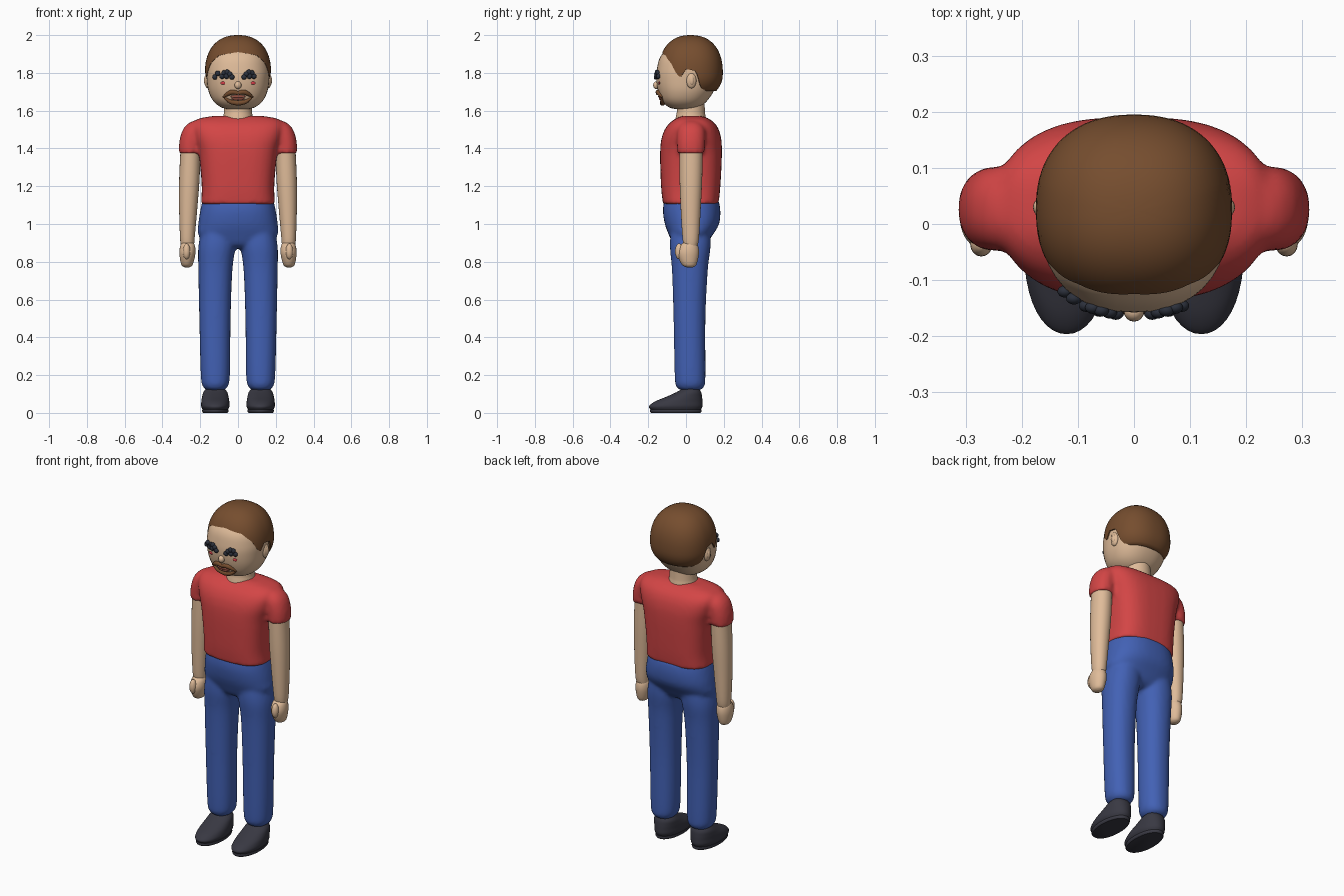
import bpy, bmesh, math
from mathutils import Vector

if "Cube" in bpy.data.objects:
    bpy.data.objects.remove(bpy.data.objects["Cube"])


def material(name, r, g, b):
    m = bpy.data.materials.new(name)
    m.use_nodes = True
    m.diffuse_color = (r, g, b, 1)
    bsdf = m.node_tree.nodes["Principled BSDF"]
    bsdf.inputs["Base Color"].default_value = (r, g, b, 1)
    bsdf.inputs["Roughness"].default_value = 0.7
    return m


SKIN = material("skin", .74, .50, .32)
SHIRT = material("red cloth", .65, .06, .06)
DENIM = material("blue cloth", .055, .12, .46)
HAIR = material("brown hair", .18, .075, .028)
SHOE = material("dark leather", .04, .04, .055)
LASH = material("dark lash", .025, .03, .045)
BLUSH = material("cheek red", .7, .05, .07)
LIP = material("lip brown", .32, .09, .06)
SEGS = 40


def power(v, e):
    return math.copysign(abs(v) ** e, v)


def smooth_rows(rows, steps=5):
    """Catmull-Rom through the given rings."""
    out = []
    for i in range(len(rows) - 1):
        a, b, c, d = (Vector(rows[max(0, min(len(rows) - 1, i + k))]) for k in (-1, 0, 1, 2))
        for s in range(steps):
            t = s / steps
            out.append(b + (c - a) * t / 2 + (2 * a - 5 * b + 4 * c - d) * t * t / 2
                       + (3 * b - a - 3 * c + d) * t ** 3 / 2)
    return out + [Vector(rows[-1])]


def add_rings(bm, rings):
    """Skin closed rings of points and cap both ends."""
    loops = [[bm.verts.new(p) for p in ring] for ring in rings]
    for a, b in zip(loops, loops[1:]):
        for i in range(len(a)):
            j = (i + 1) % len(a)
            bm.faces.new((a[i], a[j], b[j], b[i]))
    bm.faces.new(loops[0][::-1])
    bm.faces.new(loops[-1])


def loft(bm, rows, square=2.0, side=1):
    """Rows, bottom to top: z, centre x, half width, front y, back y."""
    rings = []
    for z, cx, rx, y0, y1 in smooth_rows(rows):
        ring = []
        for i in range(SEGS):
            a = math.tau * i / SEGS
            ring.append((side * (cx + rx * power(math.cos(a), 2 / square)),
                         (y0 + y1) / 2 + (y1 - y0) / 2 * power(math.sin(a), 2 / square), z))
        rings.append(ring)
    add_rings(bm, rings)


def finish(name, bm, mat, voxel=0, angle=50):
    bmesh.ops.recalc_face_normals(bm, faces=bm.faces)
    mesh = bpy.data.meshes.new(name)
    bm.to_mesh(mesh)
    bm.free()
    mesh.materials.append(mat)
    ob = bpy.data.objects.new(name, mesh)
    bpy.context.collection.objects.link(ob)
    bpy.ops.object.select_all(action='DESELECT')
    ob.select_set(True)
    bpy.context.view_layer.objects.active = ob
    if voxel:
        mod = ob.modifiers.new("blend", 'REMESH')
        mod.mode, mod.voxel_size, mod.use_smooth_shade = 'VOXEL', voxel, True
        soft = ob.modifiers.new("soften", 'SMOOTH')
        soft.factor, soft.iterations = 0.5, 6
    else:
        bpy.ops.object.shade_smooth_by_angle(angle=math.radians(angle))
    return ob


def lofted(name, rows, mat, square=2.0, side=1):
    bm = bmesh.new()
    loft(bm, rows, square, side)
    return finish(name, bm, mat)


def blobs(name, items, mat):
    """Ellipsoids given as (centre, radii)."""
    bm = bmesh.new()
    for centre, radii in items:
        new = bmesh.ops.create_uvsphere(bm, u_segments=16, v_segments=10, radius=1)["verts"]
        bmesh.ops.scale(bm, vec=radii, verts=new)
        bmesh.ops.translate(bm, vec=centre, verts=new)
    return finish(name, bm, mat)


# Trousers: pelvis and both legs blended together
bm = bmesh.new()
loft(bm, [(.87, 0, .06, -.03, .07), (.89, 0, .13, -.065, .105), (.94, 0, .208, -.09, .14),
          (1.0, 0, .21, -.112, .175), (1.07, 0, .2, -.122, .182), (1.13, 0, .187, -.115, .172)], 2.4)
for s in (1, -1):
    loft(bm, [(.12, .12, .045, -.03, .075), (.14, .12, .066, -.052, .097), (.2, .12, .077, -.06, .103),
              (.5, .122, .083, -.066, .103), (.75, .12, .09, -.074, .115), (.88, .112, .098, -.085, .13),
              (.98, .1, .09, -.08, .13)], 2.2, s)
finish("trousers", bm, DENIM, .011)

# Shirt: torso and short sleeves blended together
bm = bmesh.new()
loft(bm, [(1.105, 0, .197, -.122, .172), (1.2, 0, .192, -.132, .182), (1.37, 0, .208, -.137, .19),
          (1.46, 0, .233, -.128, .185), (1.52, 0, .242, -.1, .163), (1.555, 0, .215, -.06, .125),
          (1.572, 0, .13, -.025, .085)], 3)
for s in (1, -1):
    loft(bm, [(1.375, .254, .06, -.045, .098), (1.44, .247, .063, -.048, .102),
              (1.5, .228, .064, -.044, .1), (1.535, .21, .05, -.025, .08), (1.55, .2, .02, .0, .05)], 2.2, s)
finish("shirt", bm, SHIRT, .011)

# Arms, hands, shoes and ears on both sides
for s, tag in ((1, "left"), (-1, "right")):
    lofted(tag + "_arm", [(.88, .267, .034, -.01, .06), (.93, .268, .039, -.019, .069),
                          (1.1, .263, .049, -.029, .079), (1.25, .257, .054, -.034, .086),
                          (1.44, .25, .052, -.034, .088)], SKIN, 2.1, s)
    lofted(tag + "_hand", [(.77, .27, .012, .005, .035), (.785, .27, .03, -.022, .055),
                           (.84, .268, .042, -.045, .068), (.88, .267, .04, -.035, .065),
                           (.905, .267, .03, -.01, .05)], SKIN, 2, s)
    blobs(tag + "_thumb", [((s * .272, -.036, .855), (.02, .022, .042))], SKIN)
    lofted(tag + "_sole", [(0, .12, .065, -.185, .077), (.008, .12, .07, -.191, .082),
                           (.018, .12, .069, -.19, .081)], SHOE, 2.1, s)
    lofted(tag + "_shoe", [(.016, .12, .066, -.185, .077), (.035, .12, .075, -.196, .087),
                           (.06, .12, .074, -.165, .087), (.085, .12, .07, -.105, .085),
                           (.11, .12, .063, -.05, .08), (.13, .12, .045, -.015, .065),
                           (.134, .12, .015, .01, .035)], SHOE, 2.1, s)
    blobs(tag + "_ear", [((s * .16, .028, 1.76), (.017, .027, .042)),
                         ((s * .17, .03, 1.76), (.01, .014, .026))], SKIN)

# Neck and head
lofted("neck", [(1.54, 0, .085, -.06, .11), (1.575, 0, .077, -.052, .103), (1.6, 0, .074, -.048, .1),
                (1.68, 0, .07, -.045, .097)], SKIN)
head = lofted("head", [(1.608, 0, .05, -.05, .03), (1.618, 0, .09, -.09, .07), (1.65, 0, .13, -.127, .11),
                       (1.7, 0, .155, -.147, .145), (1.76, 0, .165, -.157, .17), (1.82, 0, .167, -.154, .18),
                       (1.89, 0, .15, -.133, .165), (1.95, 0, .1, -.07, .12), (1.97, 0, .03, 0, .06)],
              SKIN, 2.3)

# Hair cap, ending at a hairline set by the angle round from the front
HAIRLINE = [(0, 1.91), (35, 1.893), (55, 1.85), (66, 1.8), (74, 1.775), (84, 1.82), (97, 1.81),
            (106, 1.73), (115, 1.705), (180, 1.705)]


def hairline(deg):
    for (a, za), (b, zb) in zip(HAIRLINE, HAIRLINE[1:]):
        if deg <= b:
            return za + (zb - za) * (deg - a) / (b - a)


def hair_point(deg, t, inset=1.0):
    low = hairline(min(deg, 360 - deg))
    a = math.radians(deg)
    n = (low - 1.8) / (.2 if low > 1.8 else .14)
    tilt = t * math.acos(n)
    c, e = math.cos(tilt), 2.3
    z = 1.8 + c * (.2 if c > 0 else .14)
    r = max(0, 1 - abs(c) ** e) ** (1 / e) * inset
    x, y = power(math.sin(a), 2 / e), -power(math.cos(a), 2 / e)
    return (.175 * r * x, .025 + .17 * r * y, z)


bm = bmesh.new()
ROWS, AROUND = 20, 120
add_rings(bm, [[hair_point(i * 360 / AROUND, max(r, .2) / ROWS) for i in range(AROUND)]
               for r in range(ROWS + 1)]
          + [[hair_point(i * 360 / AROUND, 1, .86) for i in range(AROUND)]])
finish("hair", bm, HAIR)

# Face details sit on the front of the head
bpy.context.view_layer.update()


def on_face(x, z, out=0.0):
    hit, point, normal, _ = head.ray_cast(Vector((x, -1, z)), Vector((0, 1, 0)))
    return point + normal * out


blobs("nose", [((0, -.156, 1.735), (.018, .018, .021))], SKIN)
TUFTS = [(.032, 1.778), (.043, 1.793), (.057, 1.803), (.072, 1.8), (.06, 1.782), (.083, 1.782)]
for s, tag, extra in ((1, "left", []), (-1, "right", [(.105, 1.797), (.12, 1.778)])):
    blobs(tag + "_eye_lashes", [(on_face(s * x, z, .004), (.014, .011, .014)) for x, z in TUFTS + extra], LASH)
    blobs(tag + "_cheek", [(on_face(s * .078, 1.746), (.016, .005, .008))], BLUSH)


def strand(name, points, thick, mat):
    """Tapered tube following the face."""
    cu = bpy.data.curves.new(name, 'CURVE')
    cu.dimensions, cu.bevel_depth, cu.bevel_resolution, cu.use_fill_caps = '3D', thick, 3, True
    sp = cu.splines.new('NURBS')
    sp.points.add(len(points) - 1)
    sp.use_endpoint_u, sp.order_u = True, 3
    for p, (x, z, r) in zip(sp.points, points):
        p.co, p.radius = (*on_face(x, z, .004), 1), r
    cu.materials.append(mat)
    bpy.context.collection.objects.link(bpy.data.objects.new(name, cu))


# Moustache, beard and lips
for s, tag in ((1, "left"), (-1, "right")):
    strand(tag + "_moustache", [(0, 1.693, .9), (s * .025, 1.703, 1.1), (s * .055, 1.69, 1), (s * .077, 1.672, .3)],
           .012, HAIR)
    strand(tag + "_beard", [(s * .074, 1.674, .4), (s * .055, 1.658, .8), (s * .03, 1.645, 1.2), (0, 1.643, 1.3)],
           .011, HAIR)
blobs("lips", [(on_face(0, 1.675), (.042, .008, .008)), (on_face(0, 1.663), (.035, .009, .008))], LIP)
